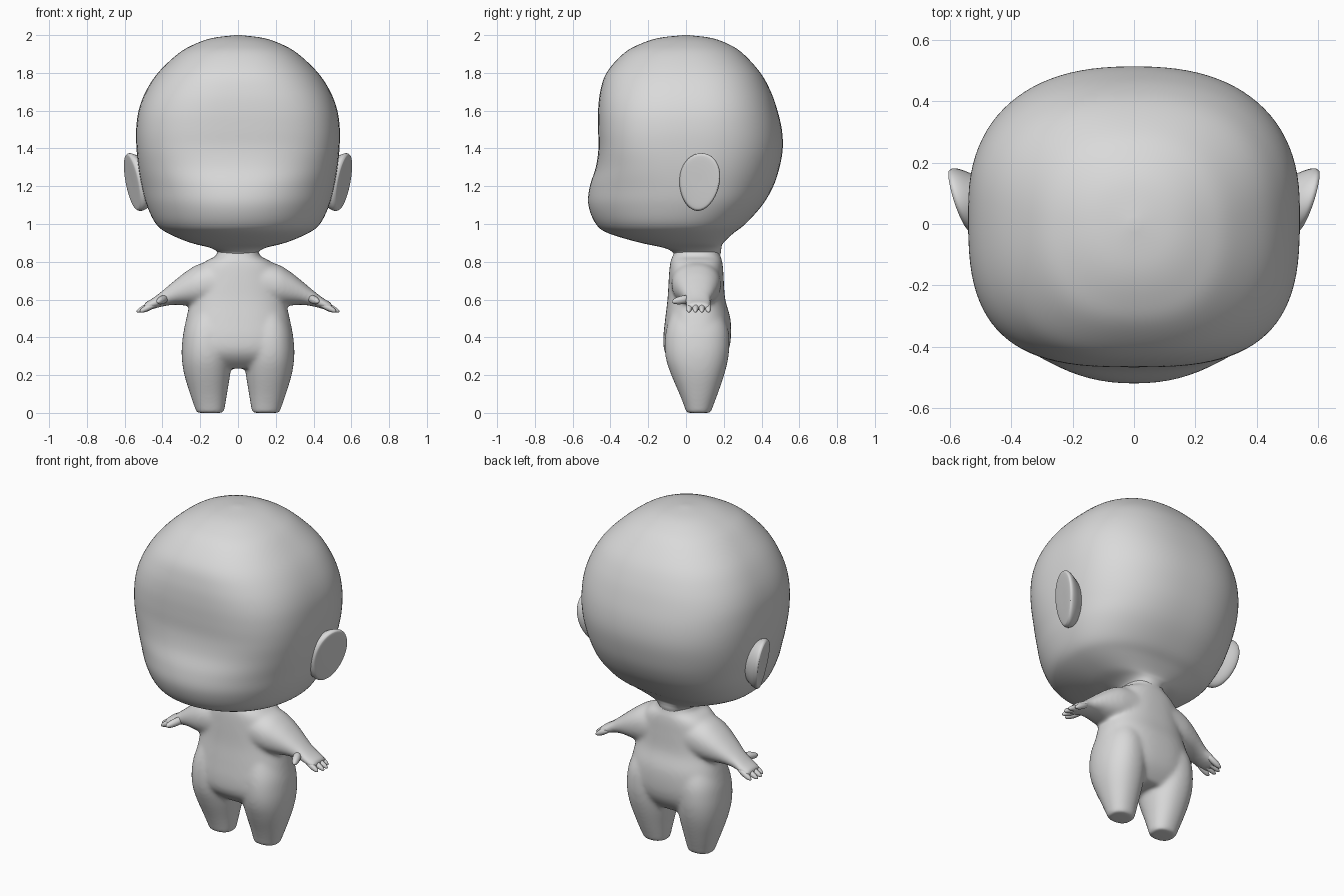
import bpy, bmesh
from math import cos, sin, pi
from mathutils import Vector

cube = bpy.data.objects.get("Cube")
if cube:
    bpy.data.objects.remove(cube, do_unlink=True)

clay = bpy.data.materials.new("plain_grey")
clay.use_nodes = True
grey = (0.7, 0.7, 0.7, 1)
clay.diffuse_color = grey
clay.node_tree.nodes["Principled BSDF"].inputs["Base Color"].default_value = grey


def spline(rows, steps=6):
    """Resample section rows with a Catmull-Rom curve."""
    out = []
    for i in range(len(rows) - 1):
        p0, p1, p2, p3 = (rows[min(max(i + k, 0), len(rows) - 1)] for k in (-1, 0, 1, 2))
        for s in range(steps):
            t = s / steps
            out.append([b + 0.5 * t * (c - a + t * (2*a - 5*b + 4*c - d + t * (3*(b - c) + d - a)))
                        for a, b, c, d in zip(p0, p1, p2, p3)])
    return out + [list(rows[-1])]


def power(v, n):
    return (1 if v >= 0 else -1) * abs(v) ** (2 / n)


def bridge(bm, rings):
    """Skin a stack of point rings and cap both ends."""
    rings = [[bm.verts.new(p) for p in ring] for ring in rings]
    count = len(rings[0])
    for lo, hi in zip(rings, rings[1:]):
        for i in range(count):
            j = (i + 1) % count
            bm.faces.new((lo[i], lo[j], hi[j], hi[i]))
    bm.faces.new(rings[0][::-1])
    bm.faces.new(rings[-1])


def loft(bm, rows, place, count=64):
    """Rows: position, side min, side max, front, middle, back, front power, back power."""
    rings = []
    for t, a0, a1, front, mid, back, nf, nb in spline(rows):
        ring = []
        for i in range(count):
            ang = 2 * pi * i / count
            rear = sin(ang) > 0
            n = nb if rear else nf
            a = (a0 + a1) / 2 + (a1 - a0) / 2 * power(cos(ang), n)
            b = mid + (back - mid if rear else mid - front) * power(sin(ang), n)
            ring.append(place(t, a, b))
        rings.append(ring)
    bridge(bm, rings)


def finish(name, bm):
    bmesh.ops.recalc_face_normals(bm, faces=bm.faces)
    for f in bm.faces:
        f.smooth = True
    mesh = bpy.data.meshes.new(name)
    bm.to_mesh(mesh)
    bm.free()
    mesh.materials.append(clay)
    obj = bpy.data.objects.new(name, mesh)
    bpy.context.collection.objects.link(obj)
    return obj


# Head: height, half width, front, middle, back, powers
head_rows = [
    (0.82, .105, -.06, .055, .175, 2.2, 2.2),
    (0.85, .107, -.07, .055, .185, 2.2, 2.2),
    (0.875, .15, -.12, .04, .188, 2.2, 2.2),
    (0.90, .25, -.24, .00, .198, 2.1, 2.3),
    (0.95, .37, -.41, -.02, .25, 2.1, 2.4),
    (1.0, .435, -.478, -.02, .315, 2.1, 2.4),
    (1.1, .484, -.518, .0, .405, 2.15, 2.4),
    (1.2, .51, -.51, .01, .463, 2.3, 2.4),
    (1.3, .528, -.478, .03, .496, 2.7, 2.4),
    (1.4, .538, -.464, .04, .513, 3.0, 2.4),
    (1.5, .54, -.466, .04, .508, 3.0, 2.4),
    (1.6, .527, -.466, .04, .485, 2.9, 2.4),
    (1.7, .49, -.455, .03, .45, 2.7, 2.4),
    (1.8, .425, -.422, .02, .395, 2.5, 2.4),
    (1.9, .32, -.335, .00, .305, 2.4, 2.3),
    (1.95, .235, -.25, .00, .23, 2.3, 2.2),
    (1.985, .135, -.145, .00, .135, 2.2, 2.2),
    (2.0, .01, -.01, .00, .01, 2, 2),
]
bm = bmesh.new()
loft(bm, [(r[0], -r[1], *r[1:]) for r in head_rows], lambda t, a, b: (a, b, t), 96)
head = finish("head", bm)
relax = head.modifiers.new("relax", 'SMOOTH')
relax.factor = .5
relax.iterations = 6

# Ears: wedge from the head out to a tilted egg-shaped face with a rounded rim
for side, label in ((1, "left"), (-1, "right")):
    bm = bmesh.new()
    rings = []
    for size, out in spline([(.6, -.12), (.8, -.07), (.95, -.035), (1, -.012), (.97, .002),
                             (.88, .008), (.5, .01), (.05, .01)], 4):
        ring = []
        for i in range(40):
            c, s = size * cos(2 * pi * i / 40), size * sin(2 * pi * i / 40)
            x = .555 + .036 * c + .028 * s + out
            y = .072 + c * (.107 + .012 * s) + .01 * s
            ring.append((side * x, y, 1.222 + .153 * s))
        rings.append(ring)
    bridge(bm, rings)
    finish(label + "_ear", bm)

# Body: torso, legs and arms fused into one smooth skin
torso = [
    (.235, .20, -.03, .06, .16),
    (.28, .255, -.085, .06, .198),
    (.33, .284, -.115, .06, .225),
    (.40, .292, -.12, .06, .238),
    (.50, .274, -.11, .06, .235),
    (.60, .25, -.098, .06, .208),
    (.70, .228, -.092, .06, .20),
    (.77, .205, -.087, .06, .196),
    (.81, .16, -.08, .06, .19),
    (.83, .118, -.07, .06, .182),
    (.87, .105, -.06, .06, .175),
]
leg = [
    (0, .075, .22, 0, .065, .132),
    (.03, .069, .23, -.008, .065, .142),
    (.1, .058, .254, -.035, .065, .168),
    (.2, .042, .284, -.078, .065, .202),
    (.28, .036, .297, -.105, .065, .222),
    (.36, .036, .297, -.113, .065, .23),
    (.45, .04, .283, -.103, .065, .222),
    (.56, .05, .24, -.07, .065, .18),
]
arm = [
    (.06, .58, .82, -.08, .06, .19),
    (.2, .565, .79, -.075, .06, .185),
    (.27, .568, .752, -.055, .06, .173),
    (.34, .572, .697, -.027, .06, .152),
    (.40, .563, .647, -.004, .06, .134),
    (.45, .55, .608, -.005, .065, .135),
    (.50, .539, .58, .005, .065, .126),
]
bm = bmesh.new()
loft(bm, [(r[0], -r[1], *r[1:], 2.4, 2.4) for r in torso], lambda t, a, b: (a, b, t))
for side in (1, -1):
    loft(bm, [(*r, 2.2, 2.2) for r in leg], lambda t, a, b: (side * a, b, t))
    loft(bm, [(*r, 2.2, 2.2) for r in arm], lambda t, a, b: (side * t, b, a))
body = finish("body", bm)
remesh = body.modifiers.new("fuse", 'REMESH')
remesh.mode = 'VOXEL'
remesh.voxel_size = .009
remesh.use_smooth_shade = True
soften = body.modifiers.new("soften", 'SMOOTH')
soften.factor = .5
soften.iterations = 24


# Fingers: stretched rounded digits
def digit(bm, start, end, radius):
    start, end = Vector(start), Vector(end)
    turn = (end - start).to_track_quat('Z', 'Y')
    new = bmesh.ops.create_uvsphere(bm, u_segments=16, v_segments=10, radius=1)["verts"]
    for v in new:
        p = Vector((v.co.x * radius, v.co.y * radius, v.co.z * (end - start).length / 2))
        v.co = (start + end) / 2 + turn @ p


for side, label in ((1, "left"), (-1, "right")):
    bm = bmesh.new()
    for i in range(4):
        y = .02 + .03 * i
        reach = (.52, .537, .535, .515)[i]
        digit(bm, (side * .42, y + .004, .588), (side * reach, y - .006 + .005 * i, .535), .017)
    digit(bm, (side * .375, .045, .61), (side * .425, -.075, .588), .022)
    finish(label + "_fingers", bm)
